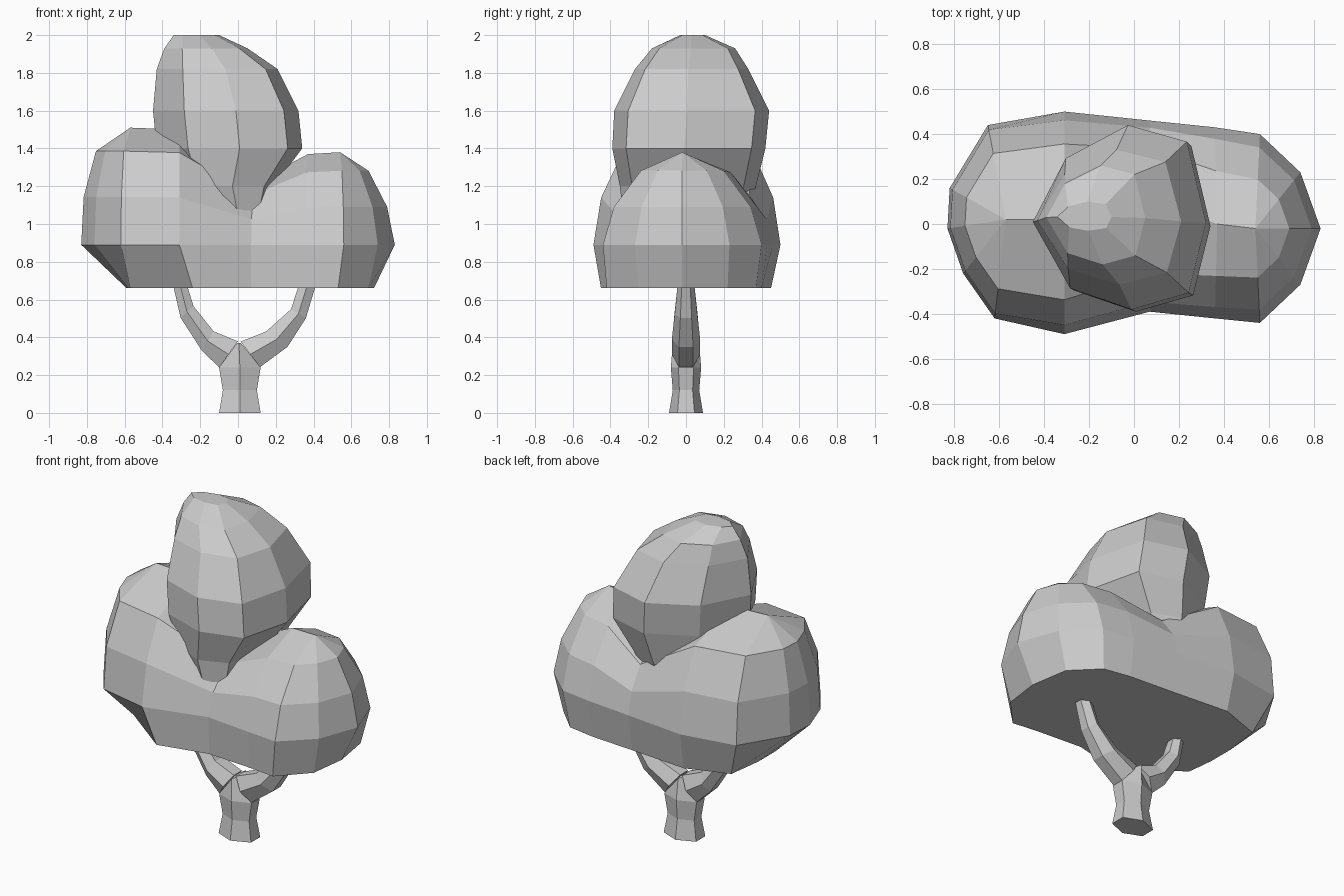
import bpy
import bmesh
from math import cos, sin, pi
from mathutils import Vector

cube = bpy.data.objects.get("Cube")
if cube:
    bpy.data.objects.remove(cube)

# One plain grey for the whole tree
grey = bpy.data.materials.new("light_grey")
grey.use_nodes = True
grey.diffuse_color = (0.6, 0.6, 0.6, 1)
grey.node_tree.nodes["Principled BSDF"].inputs["Base Color"].default_value = (0.6, 0.6, 0.6, 1)


def loft(name, rings, cap_end=True):
    """Skin a list of equal-sized point rings, cap the ends, weld shared points."""
    bm = bmesh.new()
    loops = [[bm.verts.new(p) for p in ring] for ring in rings]
    n = len(loops[0])
    for a, b in zip(loops, loops[1:]):
        for i in range(n):
            j = (i + 1) % n
            bm.faces.new((a[i], a[j], b[j], b[i]))
    bm.faces.new(loops[0])
    if cap_end:
        bm.faces.new(loops[-1])
    bmesh.ops.remove_doubles(bm, verts=bm.verts, dist=0.0005)
    bmesh.ops.recalc_face_normals(bm, faces=bm.faces)
    mesh = bpy.data.meshes.new(name)
    bm.to_mesh(mesh)
    bm.free()
    mesh.materials.append(grey)
    obj = bpy.data.objects.new(name, mesh)
    bpy.context.collection.objects.link(obj)


# Lower foliage: a two-humped ridge with ribs falling to a flat underside
ridge = [
    # x, y, z, fullness halfway up, fullness near the top
    (-0.57, 0.02, 1.51, 0.95, 0.70),
    (-0.31, 0.02, 1.50, 0.92, 0.70),
    (0.09, 0.10, 1.22, 0.91, 0.65),
    (0.37, 0.00, 1.37, 0.88, 0.55),
    (0.54, -0.02, 1.38, 0.86, 0.52),
]
ribs = [
    # widest x, y, underside x, y, ridge point
    (-0.62, -0.42, -0.57, -0.20, 0),
    (-0.31, -0.49, -0.24, -0.45, 1),
    (0.07, -0.39, 0.07, -0.38, 2),
    (0.36, -0.42, 0.36, -0.40, 3),
    (0.56, -0.44, 0.53, -0.42, 4),
    (0.74, -0.27, 0.69, -0.25, 4),
    (0.83, -0.02, 0.72, -0.02, 4),
    (0.74, 0.23, 0.68, 0.22, 4),
    (0.56, 0.40, 0.53, 0.37, 4),
    (0.36, 0.43, 0.36, 0.40, 3),
    (0.07, 0.46, 0.07, 0.42, 2),
    (-0.31, 0.50, -0.30, 0.45, 1),
    (-0.65, 0.44, -0.56, 0.36, 0),
    (-0.82, 0.16, -0.59, 0.14, 0),
    (-0.83, -0.02, -0.59, -0.03, 0),
    (-0.76, -0.22, -0.58, -0.12, 0),
]
BOTTOM, WIDEST = 0.66, 0.89


def rib_point(rib, level, rise):
    x, y, r = rib[0], rib[1], ridge[rib[4]]
    spread = (1, r[3], r[4], 0)[level]
    return (r[0] + (x - r[0]) * spread, r[1] + (y - r[1]) * spread,
            WIDEST + (r[2] - WIDEST) * rise)


levels = [[(rib[2], rib[3], BOTTOM) for rib in ribs]]
for level, rise in enumerate((0, 0.41, 0.8, 1)):
    levels.append([rib_point(rib, level, rise) for rib in ribs])
loft("lower_foliage", levels, cap_end=False)

# Upper foliage: leaning egg of stacked octagons, narrower towards -x
egg_plan = [(-1, -0.05), (-0.57, -0.77), (0.14, -1), (0.8, -0.82),
            (1, -0.06), (0.78, 0.82), (0.1, 1), (-0.62, 0.64)]


def oval_ring(z, left, right, front, back):
    cx, cy = (left + right) / 2, (front + back) / 2
    rx, ry = (right - left) / 2, (back - front) / 2
    return [(cx + rx * u, cy + ry * v, z) for u, v in egg_plan]


egg_rings = [
    # z, min x, max x, min y, max y
    (1.02, -0.16, 0.13, -0.33, 0.30),
    (1.20, -0.32, 0.19, -0.35, 0.37),
    (1.40, -0.43, 0.34, -0.39, 0.42),
    (1.60, -0.45, 0.32, -0.38, 0.44),
    (1.82, -0.43, 0.21, -0.27, 0.33),
    (1.93, -0.39, 0.05, -0.18, 0.26),
    (2.00, -0.34, -0.10, -0.03, 0.10),
]
loft("upper_foliage", [oval_ring(*r) for r in egg_rings])


# Trunk and forked branches: six-sided tubes with an edge at front and back
def tube(name, path):
    """path: x, z, half width, half depth, lean of the ring (dx, dz)"""
    rings = []
    for x, z, w, d, dx, dz in path:
        across = Vector((dx, 0, dz)).normalized() * w / cos(pi / 6)
        rings.append([Vector((x, d * sin(a), z)) + across * cos(a)
                      for a in (pi / 6 + i * pi / 3 for i in range(6))])
    loft(name, rings)


tube("trunk", [
    (0.01, 0.00, 0.11, 0.09, 1, 0),
    (0.01, 0.12, 0.09, 0.07, 1, 0),
    (0.01, 0.24, 0.11, 0.08, 1, 0),
    (0.005, 0.37, 0.01, 0.07, 1, 0),
])
tube("right_branch", [
    (-0.05, 0.31, 0.085, 0.075, 1, 1.4),
    (-0.16, 0.38, 0.06, 0.075, 0.6, 1),
    (-0.27, 0.535, 0.046, 0.06, 1, 0.9),
    (-0.305, 0.67, 0.037, 0.045, 1, 0),
    (-0.32, 0.75, 0.037, 0.045, 1, 0),
])
tube("left_branch", [
    (0.065, 0.31, 0.085, 0.075, 1, -1.3),
    (0.205, 0.39, 0.07, 0.075, 1, -0.7),
    (0.32, 0.525, 0.046, 0.06, 1, -0.6),
    (0.365, 0.67, 0.045, 0.045, 1, 0),
    (0.38, 0.75, 0.045, 0.045, 1, 0),
])
